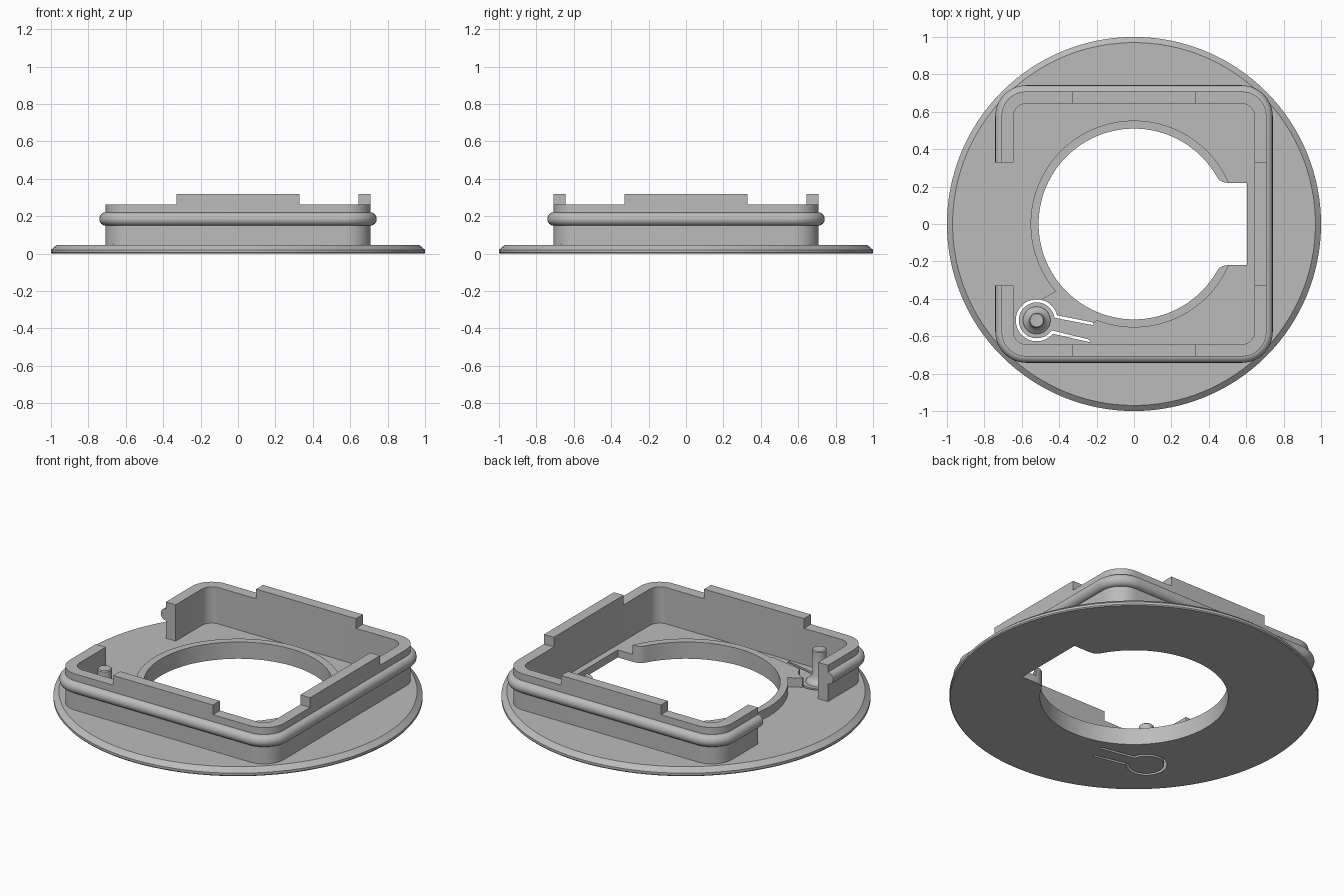
import bpy, bmesh
from math import sin, cos, radians, pi

cube = bpy.data.objects.get("Cube")
if cube:
    bpy.data.objects.remove(cube, do_unlink=True)

grey = bpy.data.materials.new("plain grey")
grey.use_nodes = True
COLOUR = (0.5, 0.5, 0.5, 1)
grey.diffuse_color = COLOUR
grey.node_tree.nodes["Principled BSDF"].inputs["Base Color"].default_value = COLOUR


def arc(cx, cy, r, a0, a1, n):
    """Points along an arc, angles in degrees."""
    angles = [radians(a0 + (a1 - a0) * i / n) for i in range(n + 1)]
    return [(cx + r * cos(a), cy + r * sin(a)) for a in angles]


def add_object(name, bm):
    bmesh.ops.recalc_face_normals(bm, faces=bm.faces)
    mesh = bpy.data.meshes.new(name)
    bm.to_mesh(mesh)
    bm.free()
    mesh.materials.append(grey)
    obj = bpy.data.objects.new(name, mesh)
    bpy.context.collection.objects.link(obj)
    return obj


def prism(name, outline, z0, z1):
    """Extrude a flat outline from z0 up to z1."""
    bm = bmesh.new()
    face = bm.faces.new([bm.verts.new((x, y, z0)) for x, y in outline])
    top = bmesh.ops.extrude_face_region(bm, geom=[face])["geom"]
    bmesh.ops.translate(bm, vec=(0, 0, z1 - z0),
                        verts=[v for v in top if isinstance(v, bmesh.types.BMVert)])
    return add_object(name, bm)


def lathe(name, profile, x=0, y=0, steps=128):
    """Revolve a closed (radius, height) profile that starts and ends on the axis."""
    bm = bmesh.new()
    verts = [bm.verts.new((r, 0, z)) for r, z in profile]
    edges = [bm.edges.new(pair) for pair in zip(verts, verts[1:])]
    bmesh.ops.spin(bm, geom=verts + edges, cent=(0, 0, 0), axis=(0, 0, 1),
                   angle=2 * pi, steps=steps)
    bmesh.ops.remove_doubles(bm, verts=bm.verts, dist=1e-5)
    bmesh.ops.translate(bm, vec=(x, y, 0), verts=bm.verts)
    return add_object(name, bm)


def smooth(obj):
    bpy.ops.object.select_all(action="DESELECT")
    obj.select_set(True)
    bpy.context.view_layer.objects.active = obj
    bpy.ops.object.shade_smooth_by_angle(angle=radians(30))


def cut(obj, *cutters):
    """Subtract the cutters and keep the resulting mesh."""
    for cutter in cutters:
        mod = obj.modifiers.new("cut", "BOOLEAN")
        mod.operation = "DIFFERENCE"
        mod.solver = "EXACT"
        mod.object = cutter
        bpy.context.view_layer.objects.active = obj
        bpy.ops.object.modifier_apply(modifier=mod.name)


def open_square(half, r, gap=0.33):
    """Rounded square path, left open in the middle of its -x side."""
    c = half - r
    pts = [(-half, gap)]
    for cx, cy, a in ((-c, c, 180), (c, c, 90), (c, -c, 0), (-c, -c, -90)):
        pts += arc(cx, cy, r, a, a - 90, 10)
    return pts + [(-half, -gap)]


# Cutter for the round opening with its side notch
side = arc(0, 0, 0.51, 29.4, 180, 64)
lip = [(0.605, 0.22), (0.5, 0.22), (0.475, 0.224), (0.455, 0.235)]
upper = lip + side
opening = prism("opening_cutter", upper + [(x, -y) for x, y in upper[-2::-1]], -0.1, 0.3)

# Cutter for the keyhole slot around the spring lever
PX, PY = -0.52, -0.515
outer = [(-0.215, -0.527)] + arc(PX, PY, 0.112, 14, 320, 40) + [(-0.235, -0.632)]
inner = [(-0.218, -0.541)] + arc(PX, PY, 0.096, 8, 326, 40) + [(-0.238, -0.618)]
slot = prism("slot_cutter", outer + inner[::-1], -0.1, 0.15)

# Base disc with bevelled rim
base = lathe("base_disc", [(0, 0), (0.995, 0), (1, 0.006), (1, 0.02), (0.97, 0.045), (0, 0.045)])
cut(base, opening, slot)
smooth(base)

# Raised rim round the opening, widened beside the slot
rim_outline = (arc(0, 0, 0.553, -111, 220.6, 96) + [(-0.49, -0.4)]
               + arc(PX, PY, 0.112, 75, 14, 10) + [(-0.215, -0.527)])
rim = prism("opening_rim", rim_outline, 0.04, 0.1)
cut(rim, opening)
smooth(rim)

for helper in (opening, slot):
    helper.hide_render = True
    helper.hide_set(True)

# Square collar wall, open on one side
wall = prism("collar_wall", open_square(0.708, 0.13) + open_square(0.643, 0.065)[::-1], 0.04, 0.262)
smooth(wall)

# Raised tabs on the three full sides
for name, x0, x1, y0, y1 in (("back_tab", -0.33, 0.33, 0.643, 0.708),
                             ("front_tab", -0.33, 0.33, -0.708, -0.643),
                             ("left_tab", 0.643, 0.708, -0.33, 0.33)):
    prism(name, [(x0, y0), (x1, y0), (x1, y1), (x0, y1)], 0.262, 0.32)

# Rounded sealing bead round the collar
path = open_square(0.706, 0.13)
curve = bpy.data.curves.new("sealing_bead", "CURVE")
curve.dimensions = "3D"
curve.bevel_depth = 0.036
curve.bevel_resolution = 6
curve.use_fill_caps = True
spline = curve.splines.new("POLY")
spline.points.add(len(path) - 1)
for point, (x, y) in zip(spline.points, path):
    point.co = (x, y, 0.185, 1)
bead = bpy.data.objects.new("sealing_bead", curve)
bpy.context.collection.objects.link(bead)
curve.materials.append(grey)
bpy.ops.object.select_all(action="DESELECT")
bead.select_set(True)
bpy.context.view_layer.objects.active = bead
bpy.ops.object.convert(target="MESH")
# Keep the bead from showing inside the collar
bm = bmesh.new()
bm.from_mesh(bead.data)
for v in bm.verts:
    v.co.x = max(-0.742, min(0.742, v.co.x))
bm.to_mesh(bead.data)
bm.free()
smooth(bead)

# Locking pin with flared foot on the spring lever
pin = lathe("lever_pin", [(0, 0.04), (0.075, 0.04), (0.07, 0.055), (0.05, 0.07), (0.04, 0.09),
                          (0.04, 0.235), (0.035, 0.24), (0, 0.24)], PX, PY, 32)
smooth(pin)
